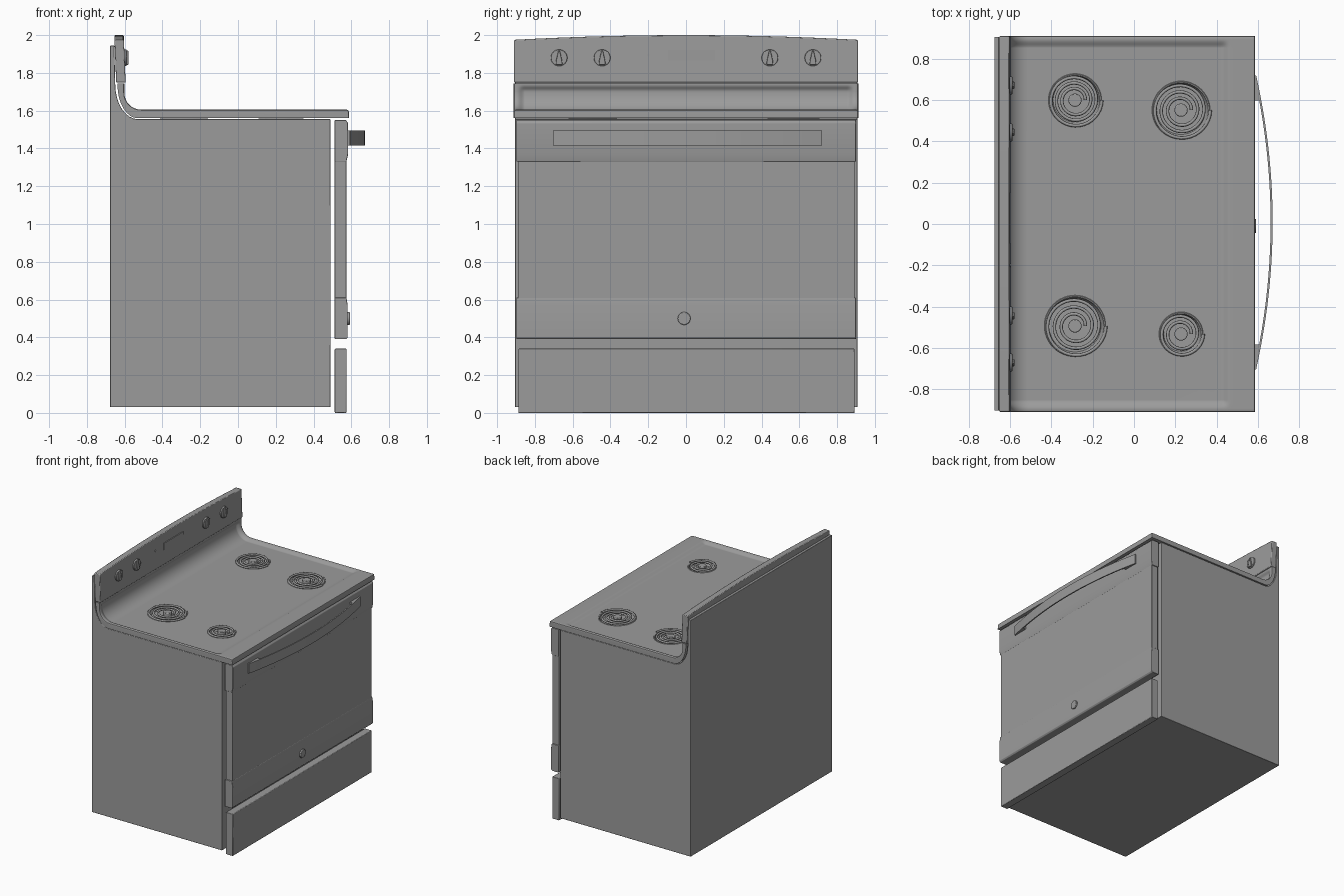
import bpy, bmesh, math
from mathutils import Vector

if "Cube" in bpy.data.objects:
    bpy.data.objects.remove(bpy.data.objects["Cube"])

# One mid-grey finish for every part
GREY = (0.33, 0.33, 0.33, 1)
enamel = bpy.data.materials.new("grey_enamel")
enamel.use_nodes = True
enamel.diffuse_color = GREY
enamel.node_tree.nodes["Principled BSDF"].inputs["Base Color"].default_value = GREY


def smooth(ob, angle=35):
    bpy.ops.object.select_all(action='DESELECT')
    ob.select_set(True)
    bpy.context.view_layer.objects.active = ob
    bpy.ops.object.shade_smooth_by_angle(angle=math.radians(angle))


def link(name, data):
    data.materials.append(enamel)
    ob = bpy.data.objects.new(name, data)
    bpy.context.collection.objects.link(ob)
    return ob


def finish(name, bm, bevel=0):
    """Turn a bmesh into a named object with optional rounded edges."""
    bmesh.ops.recalc_face_normals(bm, faces=bm.faces)
    mesh = bpy.data.meshes.new(name)
    bm.to_mesh(mesh)
    bm.free()
    ob = link(name, mesh)
    if bevel:
        mod = ob.modifiers.new("rounding", 'BEVEL')
        mod.width, mod.segments, mod.limit_method = bevel, 2, 'ANGLE'
    smooth(ob)
    return ob


def loft(name, rings, bevel=0, cap_start=True):
    """Skin closed rings of equal length and cap the ends."""
    bm = bmesh.new()
    loops = [[bm.verts.new(p) for p in ring] for ring in rings]
    n = len(loops[0])
    for a, b in zip(loops, loops[1:]):
        for i in range(n):
            j = (i + 1) % n
            bm.faces.new((a[i], a[j], b[j], b[i]))
    if cap_start:
        bm.faces.new(loops[0])
    bm.faces.new(loops[-1])
    return finish(name, bm, bevel)


def prism(name, outline, axis, lo, hi, bevel=0):
    """Extrude a 2D outline along an axis; the outline uses the other two."""
    def place(p, d):
        c = list(p)
        c.insert("xyz".index(axis), d)
        return c
    return loft(name, [[place(p, d) for p in outline] for d in (lo, hi)], bevel)


def box(name, x, y, z, bevel=0):
    return prism(name, [(x[0], z[0]), (x[1], z[0]), (x[1], z[1]), (x[0], z[1])],
                 'y', y[0], y[1], bevel)


def arc(cu, cv, ru, rv, start, stop, n=8):
    """Elliptical arc, angles in degrees."""
    angles = [math.radians(start + (stop - start) * i / n) for i in range(n + 1)]
    return [(cu + ru * math.cos(a), cv + rv * math.sin(a)) for a in angles]


def circle(u, v, r, n=32):
    return arc(u, v, r, r, 0, 360, n)[:-1]


# Cabinet body with the tall back plate and swept shoulder
body_outline = [(-0.677, 0.03), (0.49, 0.03), (0.49, 1.555)]
body_outline += arc(-0.53, 1.74, 0.12, 0.185, 270, 180)
body_outline += [(-0.655, 1.945), (-0.677, 1.945)]
prism("cabinet_body", body_outline, 'y', -0.905, 0.907, 0.003)

# Cooktop: swept sheet with a softly pressed recess inside a raised rim
top_line = [(-0.602, 1.745 - 0.0075 * i) for i in range(7)]
top_line += arc(-0.512, 1.695, 0.09, 0.09, 180, 270)
top_line += [(0.41 + 0.01 * i, 1.605) for i in range(7)]
top_line += [(0.576, 1.605), (0.584, 1.602), (0.587, 1.595)]
under_line = [(0.587, 1.56)] + arc(-0.53, 1.735, 0.108, 0.175, 270, 180) + [(-0.638, 1.745)]


def ease(value, start, stop):
    t = min(max((value - start) / (stop - start), 0), 1)
    return t * t * (3 - 2 * t)


def cooktop_ring(y, shrink):
    ring = []
    across = ease(abs(y), 0.893, 0.853)
    for i, (x, z) in enumerate(top_line):
        a = Vector(top_line[max(i - 1, 0)])
        b = Vector(top_line[min(i + 1, len(top_line) - 1)])
        t = (b - a).normalized()
        d = 0.016 * across * ease(x, 0.465, 0.425) * ease(z, 1.735, 1.705) + shrink
        ring.append((x + t.y * d, y, z - t.x * d))
    return ring + [(x, y, z) for x, z in under_line]


stations = [(0.912, 0.01), (0.909, 0.003), (0.903, 0)]
stations += [(0.893 - 0.008 * i, 0) for i in range(6)]
rings = [cooktop_ring(-y, s) for y, s in stations]
rings += [cooktop_ring(y, s) for y, s in reversed(stations)]
cooktop = loft("cooktop", rings)

# Burners: opening, drip pan, heating coil and centre cap
burners = {"rear_left": (-0.286, 0.6, 0.13), "front_left": (0.228, 0.552, 0.142),
           "rear_right": (-0.286, -0.494, 0.15), "front_right": (0.228, -0.533, 0.108)}
for label, (x, y, r) in burners.items():
    cutter = prism("burner_cutter", circle(x, y, r - 0.006, 48), 'z', 1.5, 1.7)
    cutter.hide_render = True
    mod = cooktop.modifiers.new("opening", 'BOOLEAN')
    mod.operation, mod.solver, mod.object = 'DIFFERENCE', 'EXACT', cutter
    bpy.context.view_layer.objects.active = cooktop
    bpy.ops.object.modifier_apply(modifier=mod.name)
    bpy.data.objects.remove(cutter)

    profile = [(r, 1.588), (r - 0.004, 1.592), (r - 0.01, 1.59),
               (r - 0.018, 1.565), (r - 0.024, 1.5575), (0.035, 1.5575)]
    loft(label + "_drip_pan", [[(u, v, z) for u, v in circle(x, y, rad, 48)]
                               for rad, z in profile], cap_start=False)

    curve = bpy.data.curves.new(label + "_coil", 'CURVE')
    curve.dimensions, curve.bevel_depth, curve.bevel_resolution = '3D', 0.008, 2
    curve.use_fill_caps = True
    spline = curve.splines.new('POLY')
    turns = 2 if r < 0.12 else 3
    count = turns * 36
    spline.points.add(count)
    for i, p in enumerate(spline.points):
        a = math.tau * turns * i / count
        rad = 0.05 + (r - 0.05) * i / count
        p.co = (x + rad * math.cos(a), y + rad * math.sin(a), 1.594, 1)
    link(label + "_coil", curve)
    prism(label + "_cap", circle(x, y, 0.032), 'z', 1.5575, 1.602, 0.004)
smooth(cooktop)
weighted = cooktop.modifiers.new("even_shading", 'WEIGHTED_NORMAL')
weighted.keep_sharp = True

# Control panel: arched top, leaning slightly back
arch = [(0.91 - 1.82 * i / 32) for i in range(33)]
panel_outline = [(-0.91, 1.748), (0.91, 1.748)]
panel_outline += [(y, 1.975 + 0.025 * (1 - (y / 0.91) ** 2)) for y in arch]
panel = prism("control_panel", panel_outline, 'x', -0.645, -0.595, 0.005)
for v in panel.data.vertices:
    v.co.x -= 0.04 * (v.co.z - 1.75)

# Knobs with tapered grips, display and indicator
for i, y in enumerate((-0.672, -0.444, 0.444, 0.672), 1):
    prism(f"knob_{i}", circle(y, 1.88, 0.044), 'x', -0.615, -0.59, 0.003)
    grip = [(y - 0.018, 1.843), (y + 0.018, 1.843), (y + 0.016, 1.865),
            (y + 0.004, 1.918), (y - 0.004, 1.918), (y - 0.016, 1.865)]
    prism(f"knob_grip_{i}", grip, 'x', -0.6, -0.58, 0.003)
box("display", (-0.62, -0.595), (-0.095, 0.153), (1.865, 1.92))
prism("indicator", circle(-0.2, 1.895, 0.008, 16), 'x', -0.62, -0.596)

# Oven door: top and bottom rails easing into a slightly thinner panel
box("door_panel", (0.512, 0.574), (-0.89, 0.893), (0.55, 1.4), 0.003)
top_rail = [(0.512, 1.33), (0.574, 1.33), (0.583, 1.37), (0.583, 1.535),
            (0.572, 1.55), (0.512, 1.55)]
bottom_rail = [(0.512, 0.39), (0.572, 0.39), (0.581, 0.4), (0.581, 0.57),
               (0.574, 0.61), (0.512, 0.61)]
for label, outline in (("top", top_rail), ("bottom", bottom_rail)):
    prism(f"door_{label}_rail", outline, 'y', -0.898, 0.9, 0.003)
prism("door_badge", circle(-0.01, 0.5, 0.034), 'x', 0.57, 0.592, 0.004)

# Bowed handle with mounts at both ends
HANDLE_Y, HALF = 0.008, 0.712


def bow(t, depth=0.0):
    return (0.592 - depth + 0.08 * (1 - t * t), HANDLE_Y + HALF * t)


steps = [i / 20 - 1 for i in range(41)]
handle = [bow(t) for t in steps] + [bow(t, 0.01) for t in reversed(steps)]
prism("door_handle", handle, 'z', 1.415, 1.495)
for side, label in ((1, "left"), (-1, "right")):
    mount = [bow(side * t, 0.004) for t in (0.83, 0.88, 0.94, 0.99)]
    mount += [(0.578, mount[-1][1]), (0.578, mount[0][1])]
    prism(f"handle_mount_{label}", mount, 'z', 1.417, 1.493)

# Storage drawer
box("storage_drawer", (0.512, 0.574), (-0.888, 0.893), (0, 0.34), 0.004)
